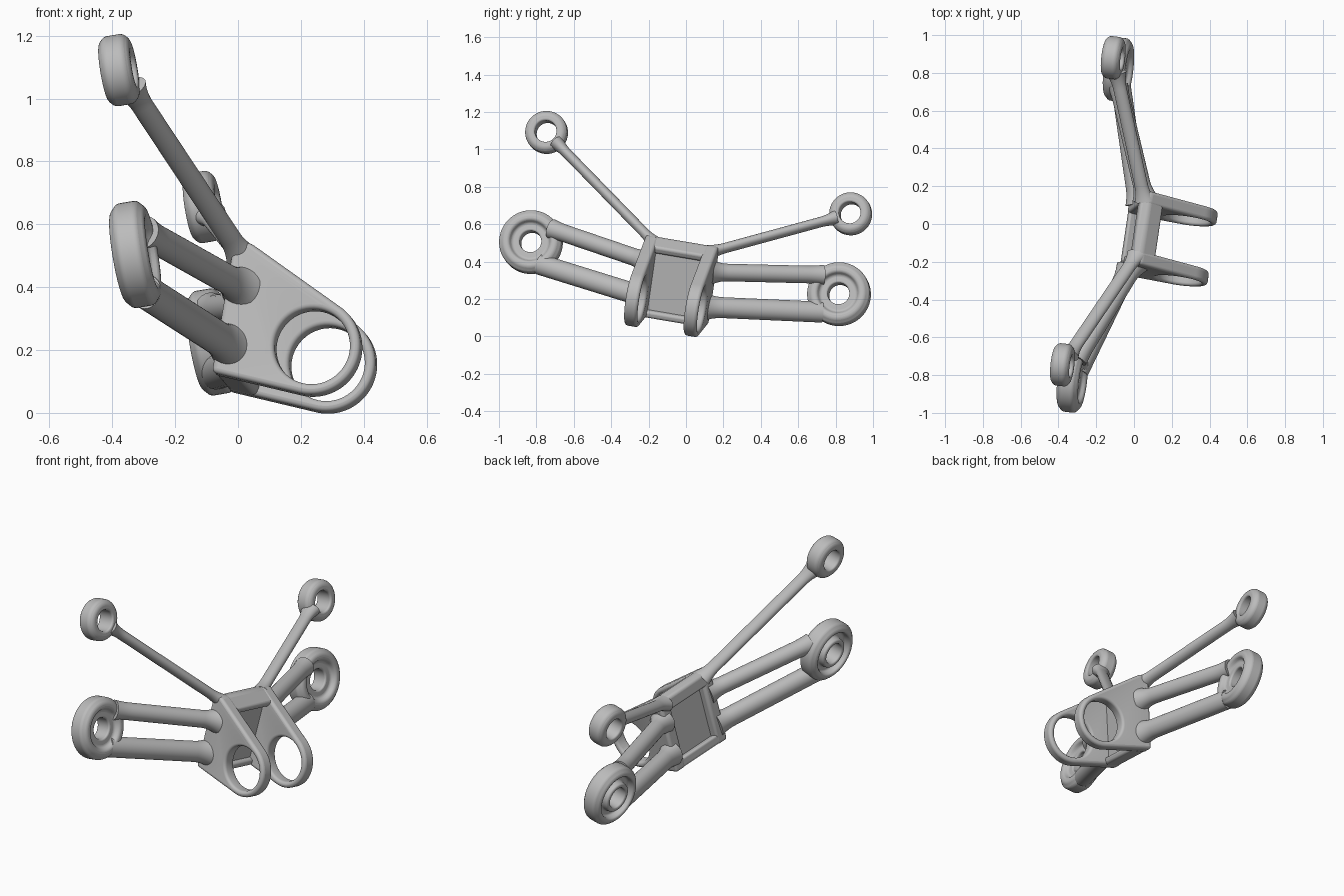
import bpy, bmesh, math
from mathutils import Vector, Matrix

cube = bpy.data.objects.get("Cube")
if cube:
    bpy.data.objects.remove(cube, do_unlink=True)

# Single cast-metal colour
metal = bpy.data.materials.new("light_grey_metal")
metal.use_nodes = True
metal.diffuse_color = (0.5, 0.5, 0.5, 1)
metal.node_tree.nodes["Principled BSDF"].inputs["Base Color"].default_value = (0.5, 0.5, 0.5, 1)

# The bracket is built upright and symmetric, then tilted by this frame
side = Vector((0.145, 0.976, -0.165)).normalized()
fwd = Vector((1, -0.12, 0.17))
fwd = (fwd - side * fwd.dot(side)).normalized()
up = fwd.cross(side)
FRAME = Matrix.Translation(side * -0.095) @ Matrix((fwd, side, up)).transposed().to_4x4()


def finish(name, bm, bevel=0.0, cutter=None):
    bmesh.ops.recalc_face_normals(bm, faces=bm.faces)
    mesh = bpy.data.meshes.new(name)
    bm.to_mesh(mesh)
    bm.free()
    obj = bpy.data.objects.new(name, mesh)
    bpy.context.collection.objects.link(obj)
    obj.matrix_world = FRAME
    mesh.materials.append(metal)
    if cutter:
        cut = obj.modifiers.new("bore", "BOOLEAN")
        cut.object, cut.operation, cut.solver = cutter, "DIFFERENCE", "EXACT"
    if bevel:
        mod = obj.modifiers.new("rounding", "BEVEL")
        mod.width, mod.segments, mod.limit_method = bevel, 4, "ANGLE"
        mod.angle_limit = math.radians(25)
        mod.use_clamp_overlap = False
    bpy.ops.object.select_all(action="DESELECT")
    obj.select_set(True)
    bpy.context.view_layer.objects.active = obj
    bpy.ops.object.shade_smooth_by_angle(angle=math.radians(35))
    return obj


def prism(name, outline, y0, y1, **kw):
    """Extrude an (x, z) outline from y0 to y1."""
    bm = bmesh.new()
    face = bm.faces.new([bm.verts.new((x, y0, z)) for x, z in outline])
    geo = bmesh.ops.extrude_face_region(bm, geom=[face])["geom"]
    moved = [v for v in geo if isinstance(v, bmesh.types.BMVert)]
    bmesh.ops.translate(bm, vec=(0, y1 - y0, 0), verts=moved)
    return finish(name, bm, **kw)


def ring(name, centre, profile, bevel):
    """Turn a closed (x, radius) profile around the x axis."""
    bm = bmesh.new()
    n = 56
    rows = []
    for i in range(n):
        a = math.tau * i / n
        rows.append([bm.verts.new(Vector((x, r * math.cos(a), r * math.sin(a))) + centre)
                     for x, r in profile])
    m = len(profile)
    for i in range(n):
        a, b = rows[i], rows[(i + 1) % n]
        for j in range(m):
            k = (j + 1) % m
            bm.faces.new((a[j], a[k], b[k], b[j]))
    return finish(name, bm, bevel)


def rod(name, start, end, rx, rz, flare, flare_end):
    """Oval bar that swells smoothly at both ends."""
    bm = bmesh.new()
    path = end - start
    across = path.cross(Vector((1, 0, 0))).normalized()
    wide = across.cross(path).normalized()
    reach = 0.09
    n, rows = 28, []
    stops = [reach * k / 6 for k in range(7)]
    stops += [path.length - s for s in reversed(stops)]
    for k, s in enumerate(stops):
        left = s if k < 7 else path.length - s
        grow = 1 + ((flare if k < 7 else flare_end) - 1) * (1 - left / reach) ** 2
        mid = start + path.normalized() * s
        rows.append([bm.verts.new(mid + wide * rx * grow * math.cos(math.tau * i / n)
                                  + across * rz * grow * math.sin(math.tau * i / n))
                     for i in range(n)])
    for a, b in zip(rows, rows[1:]):
        for i in range(n):
            j = (i + 1) % n
            bm.faces.new((a[i], a[j], b[j], b[i]))
    bm.faces.new(rows[0])
    bm.faces.new(rows[-1])
    return finish(name, bm)


# Clamp lugs: teardrop plates with a large bore
LUG = Vector((0.30, 0, 0.118))


def circle(radius, a0, a1, n):
    return [(LUG.x + radius * math.cos(math.radians(a0 + (a1 - a0) * i / n)),
             LUG.z + radius * math.sin(math.radians(a0 + (a1 - a0) * i / n))) for i in range(n + 1)]


bore = prism("lug_bore_cutter", circle(0.121, 0, 360, 64)[:-1], -0.4, 0.4)
bore.hide_render = True
bore.hide_viewport = True
teardrop = [(0.15, 0.485), (0.10, 0.49), (-0.03, 0.09)] + circle(0.155, -113, 47, 36)
for label, s in (("front", -1), ("rear", 1)):
    prism(label + "_lug", teardrop, s * 0.163 - 0.036, s * 0.163 + 0.036, bevel=0.016, cutter=bore)

# Hub: top wall, bottom wall and slanted web between the lugs
prism("hub_top_wall", [(0.075, 0.42), (0.10, 0.488), (0.15, 0.483), (0.215, 0.415), (0.185, 0.385), (0.14, 0.41)],
      -0.16, 0.16, bevel=0.014)
prism("hub_bottom_wall", [(-0.028, 0.092), (0.06, 0.053), (0.08, 0.085), (-0.008, 0.145)],
      -0.16, 0.16, bevel=0.014)
prism("hub_web", [(0.015, 0.085), (0.05, 0.075), (0.172, 0.44), (0.137, 0.45)], -0.16, 0.16)

# Ring profiles: plain eye above, counterbored bushing eye below
small_eye = [(-0.05, 0.058), (-0.05, 0.092), (-0.03, 0.113), (0.03, 0.113), (0.05, 0.092), (0.05, 0.058)]
big_eye = [(-0.057, 0.058), (-0.057, 0.082), (-0.02, 0.088), (-0.02, 0.116), (-0.057, 0.124),
           (-0.057, 0.142), (-0.032, 0.169), (0.032, 0.169), (0.057, 0.142), (0.057, 0.115),
           (0.03, 0.098), (0.03, 0.058)]

# Both arms: mirrored, only the upper eye differs
for label, s, upper in (("front", -1, Vector((-0.102, -0.867, 0.976))),
                        ("rear", 1, Vector((-0.102, 0.83, 0.816)))):
    lower = Vector((-0.139, s * 0.844, 0.383))
    ring(label + "_upper_eye", upper, small_eye, 0.01)
    ring(label + "_lower_eye", lower, big_eye, 0.009)
    root = Vector((0.115, s * 0.15, 0.452))
    rod(label + "_upper_rod", root, upper + (root - upper).normalized() * 0.085, 0.036, 0.027, 1.5, 1.5)
    rod(label + "_arm_top_tube", Vector((0.10, s * 0.175, 0.35)),
        lower + Vector((0.025, s * -0.10, 0.085)), 0.047, 0.047, 1.5, 1.15)
    rod(label + "_arm_bottom_tube", Vector((0.035, s * 0.175, 0.17)),
        lower + Vector((0.008, s * -0.07, -0.112)), 0.052, 0.056, 1.3, 1.0)
